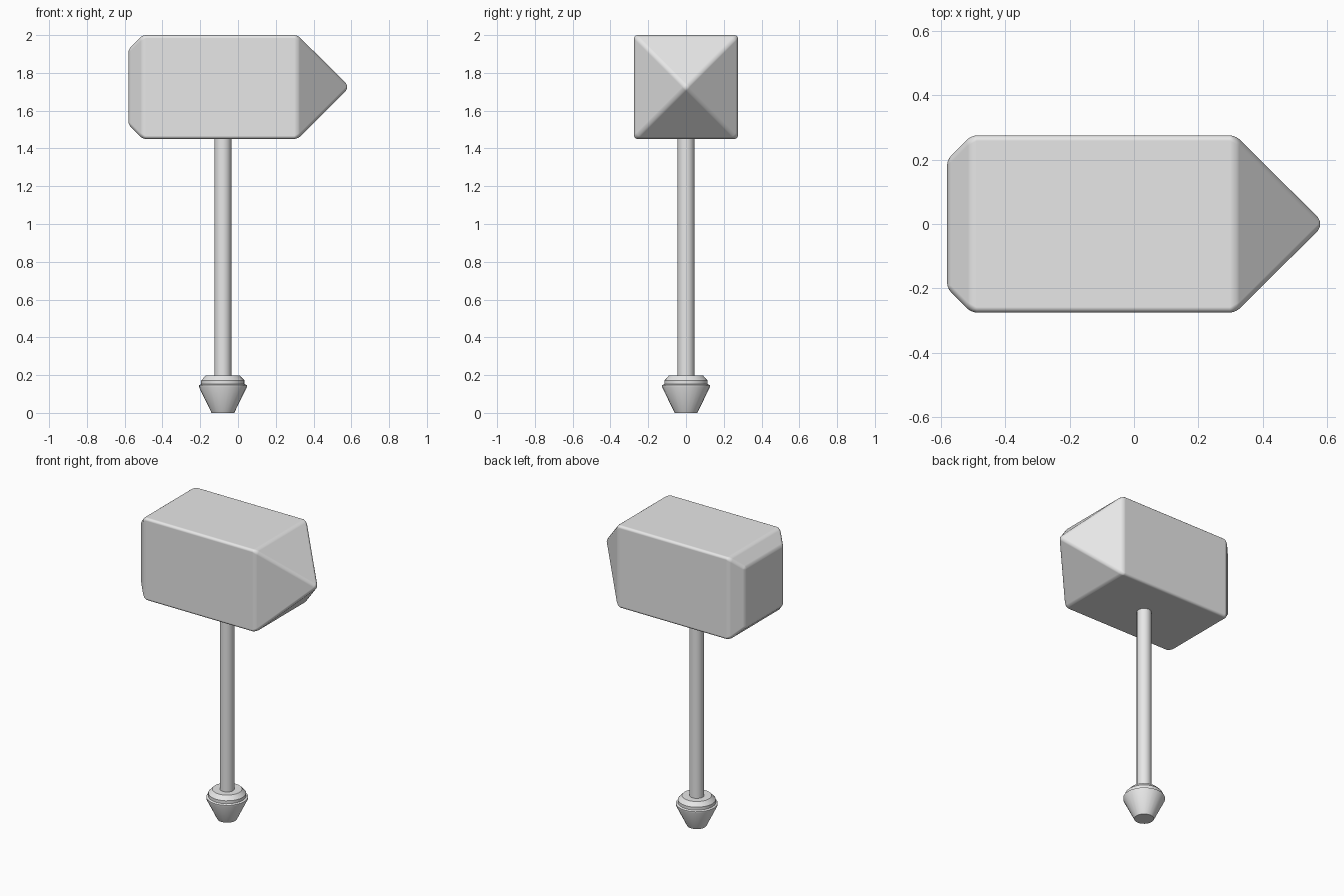
import bpy
import bmesh
from math import cos, sin, pi, radians

if "Cube" in bpy.data.objects:
    bpy.data.objects.remove(bpy.data.objects["Cube"], do_unlink=True)

grey = bpy.data.materials.new("light grey")
grey.use_nodes = True
colour = (0.8, 0.8, 0.8, 1)
grey.diffuse_color = colour
grey.node_tree.nodes["Principled BSDF"].inputs["Base Color"].default_value = colour

SHAFT_X = -0.08


def loft(name, rings, location, angle):
    """Skin a list of vertex rings, cap both ends and shade by angle."""
    bm = bmesh.new()
    loops = [[bm.verts.new(p) for p in ring] for ring in rings]
    for a, b in zip(loops, loops[1:]):
        n = max(len(a), len(b))
        for i in range(n):
            j = (i + 1) % n
            if len(b) == 1:
                bm.faces.new((a[i], a[j], b[0]))
            else:
                bm.faces.new((a[i], a[j], b[j], b[i]))
    for end in (loops[0], loops[-1]):
        if len(end) > 2:
            bm.faces.new(end)
    bmesh.ops.recalc_face_normals(bm, faces=bm.faces)
    mesh = bpy.data.meshes.new(name)
    bm.to_mesh(mesh)
    bm.free()
    obj = bpy.data.objects.new(name, mesh)
    obj.location = location
    bpy.context.collection.objects.link(obj)
    mesh.materials.append(grey)
    bpy.ops.object.select_all(action="DESELECT")
    obj.select_set(True)
    bpy.context.view_layer.objects.active = obj
    bpy.ops.object.shade_smooth_by_angle(angle=radians(angle))
    return obj


def circle(r, z, sides):
    return [(r * cos(2 * pi * i / sides), r * sin(2 * pi * i / sides), z)
            for i in range(sides)]


def square(x, h):
    return [(x, -h, -h), (x, h, -h), (x, h, h), (x, -h, h)]


# Head: chamfered block at one end, pyramid spike at the other
head = loft("hammer_head",
            [square(-0.58, 0.2), square(-0.505, 0.275), square(0.315, 0.275),
             [(0.592, 0, 0)]],
            (0, 0, 1.725), 80)
bevel = head.modifiers.new("soft_edges", "BEVEL")
bevel.width = 0.017
bevel.segments = 3
bevel.limit_method = "ANGLE"
bevel.angle_limit = radians(20)
bevel.harden_normals = True

# Shaft
loft("handle", [circle(0.045, z, 16) for z in (0.18, 1.46)], (SHAFT_X, 0, 0), 30)

# Pommel: tapered cup with stepped collar
profile = [(0.06, 0), (0.127, 0.137), (0.127, 0.147), (0.115, 0.152),
           (0.115, 0.172), (0.09, 0.198), (0.04, 0.198)]
loft("pommel", [circle(r, z, 24) for r, z in profile], (SHAFT_X, 0, 0), 30)
